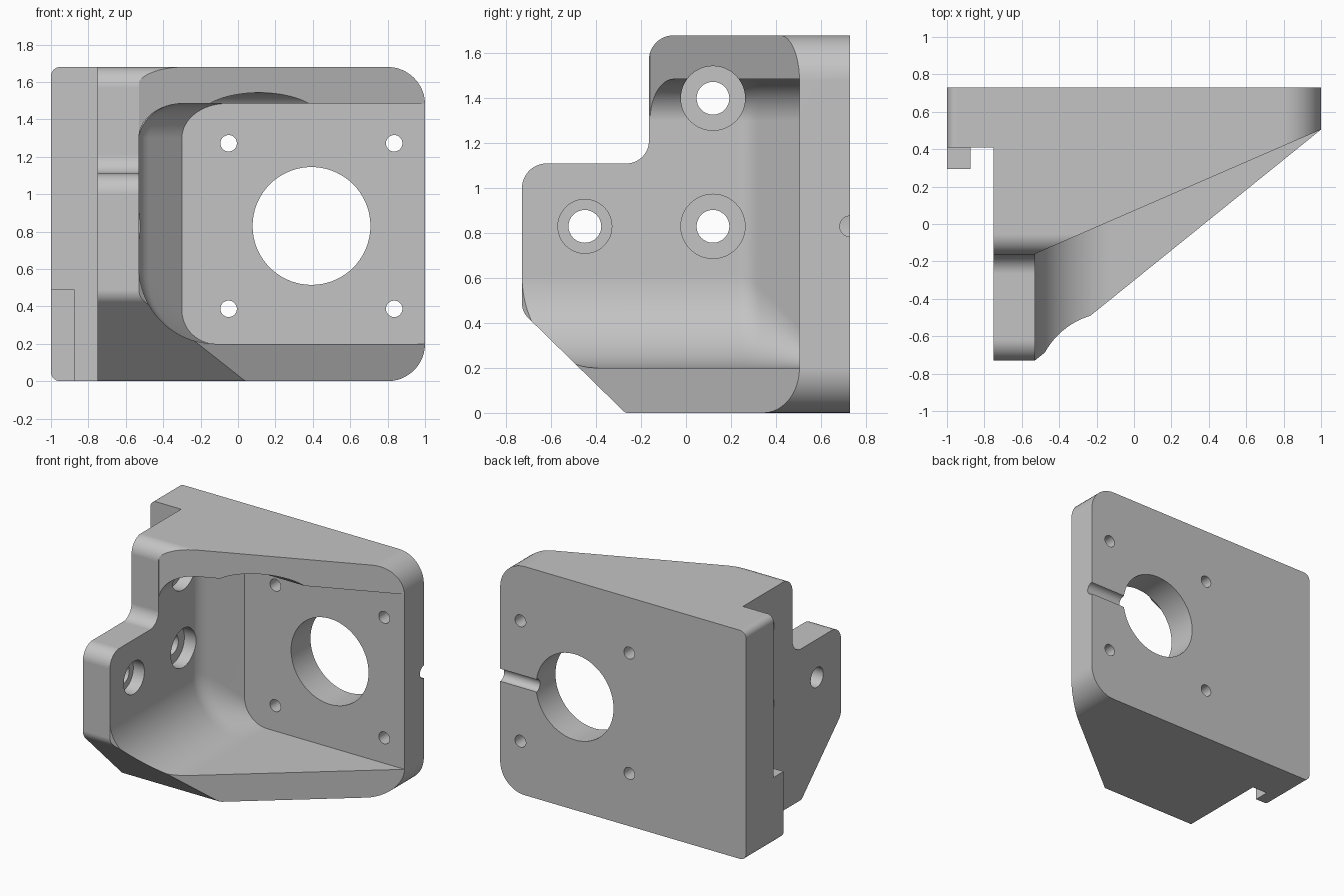
import bpy
import math
from math import sin, cos, pi
from mathutils import Vector

if "Cube" in bpy.data.objects:
    bpy.data.objects.remove(bpy.data.objects["Cube"], do_unlink=True)

grey = bpy.data.materials.new("machined grey")
grey.use_nodes = True
colour = (0.55, 0.55, 0.55, 1)
grey.diffuse_color = colour
grey.node_tree.nodes["Principled BSDF"].inputs["Base Color"].default_value = colour


def loft(name, rings):
    """Solid skinned through equal-length rings of 3D points."""
    n = len(rings[0])
    faces = [tuple(range(n)), tuple(range(len(rings) * n - n, len(rings) * n))]
    for k in range(len(rings) - 1):
        for i in range(n):
            j = (i + 1) % n
            faces.append((k * n + i, k * n + j, k * n + n + j, k * n + n + i))
    mesh = bpy.data.meshes.new(name)
    mesh.from_pydata([p for ring in rings for p in ring], [], faces)
    mesh.materials.append(grey)
    obj = bpy.data.objects.new(name, mesh)
    bpy.context.collection.objects.link(obj)
    # consistent outward normals
    bpy.context.view_layer.objects.active = obj
    bpy.ops.object.mode_set(mode='EDIT')
    bpy.ops.mesh.select_all(action='SELECT')
    bpy.ops.mesh.normals_make_consistent(inside=False)
    bpy.ops.object.mode_set(mode='OBJECT')
    return obj


def place(axis, a, b, d):
    return {'X': (d, a, b), 'Y': (a, d, b), 'Z': (a, b, d)}[axis]


def prism(name, axis, pts, lo, hi):
    return loft(name, [[place(axis, a, b, d) for a, b in pts] for d in (lo, hi)])


def cylinder(name, axis, a, b, r, lo, hi, n=48):
    pts = [(a + r * cos(2 * pi * i / n), b + r * sin(2 * pi * i / n)) for i in range(n)]
    return prism(name, axis, pts, lo, hi)


def box(name, x0, x1, y0, y1, z0, z1):
    return prism(name, 'Z', [(x0, y0), (x1, y0), (x1, y1), (x0, y1)], z0, z1)


def rounded(corners, steps=12):
    """Polygon of (a, b, radius) corners with true tangent arcs."""
    out = []
    for i, (a, b, r) in enumerate(corners):
        p = Vector((a, b))
        if r == 0:
            out.append((a, b))
            continue
        u = (Vector(corners[i - 1][:2]) - p).normalized()
        v = (Vector(corners[(i + 1) % len(corners)][:2]) - p).normalized()
        half = u.angle(v) / 2
        centre = p + (u + v).normalized() * (r / sin(half))
        start = p + u * (r / math.tan(half)) - centre
        end = p + v * (r / math.tan(half)) - centre
        sweep = pi - 2 * half
        for k in range(steps + 1):
            t = k / steps
            q = centre + (start * sin((1 - t) * sweep) + end * sin(t * sweep)) / sin(sweep)
            out.append((q.x, q.y))
    return out


def combine(target, tool, operation='DIFFERENCE'):
    mod = target.modifiers.new("cut", 'BOOLEAN')
    mod.operation, mod.solver, mod.object = operation, 'EXACT', tool
    bpy.context.view_layer.objects.active = target
    bpy.ops.object.modifier_apply(modifier=mod.name)
    bpy.data.objects.remove(tool, do_unlink=True)


BACK, PLATE, WALL = 0.73, 0.505, -0.53

# Outer block: side profile crossed with the rounded front outline
side = rounded([(BACK, 0, 0), (BACK, 1.68, 0), (-0.165, 1.68, 0.11), (-0.165, 1.11, 0.1),
                (-0.73, 1.11, 0.11), (-0.73, 0.45, 0.09), (-0.27, 0, 0.03)])
bracket = prism("motor_bracket", 'X', side, -1, 1)
outline = rounded([(-1, 0, 0.05), (1, 0, 0.2), (1, 1.68, 0.2), (-1, 1.68, 0.05)])
combine(bracket, prism("front_outline", 'Y', outline, -1, 1.1), 'INTERSECT')

# Step behind the side wall, leaving a small hook at the bottom
combine(bracket, box("step_cut", -1.2, -0.75, -1.2, 0.295, -0.5, 2))
combine(bracket, box("hook_top_cut", -1.2, -0.75, 0.2, 0.41, 0.49, 2))
combine(bracket, box("hook_side_cut", -0.875, -0.75, 0.2, 0.41, -0.5, 0.7))


# Slanted front edges of the floor and of the roof
def slant(name, y_wall, z0, z1):
    slope = (PLATE - y_wall) / (1 - WALL)
    pts = [(WALL, y_wall), (1.3, PLATE + 0.3 * slope), (1.3, -1.3), (WALL, -1.3)]
    combine(bracket, prism(name, 'Z', pts, z0, z1))


slant("floor_slant", -0.73, -0.5, 2.2)
slant("roof_slant", -0.16, 0.9, 2.2)


# Cavity: section grows tighter towards the plate along an angled fillet
def section(y, t, steps=16):
    x0 = WALL + 0.23 * t
    rb = -0.12 - x0
    rt = 0.24
    pts = [(1.6, 0.2)]
    for k in range(steps + 1):
        a = pi / 2 * k / steps
        pts.append((x0 + rb * (1 - sin(a)), 0.2 + rb * (1 - cos(a))))
    for k in range(steps + 1):
        a = pi / 2 * k / steps
        pts.append((x0 + rt * (1 - cos(a)), 1.3 + 0.185 * sin(a)))
    pts.append((1.6, 1.485))
    return [(x, y, z) for x, z in pts]


stations = [(-1.2, 0), (0.23, 0), (0.255, 0.014), (0.28, 0.057),
            (0.305, 0.128), (0.33, 0.226), (PLATE, 1)]
combine(bracket, loft("cavity", [section(y, t) for y, t in stations]))

# Side wall screw holes with head clearance
for y, z, head in ((0.12, 1.4, 0.143), (0.12, 0.83, 0.143), (-0.45, 0.83, 0.12)):
    combine(bracket, cylinder("screw_head_cut", 'X', y, z, head, WALL - 0.09, 1.5))
    combine(bracket, cylinder("screw_hole", 'X', y, z, 0.073, -0.9, -0.4, 32))

# Plate: large bore, four fixing holes and a cable groove on the back
combine(bracket, cylinder("bore", 'Y', 0.393, 0.83, 0.315, 0.3, 1, 72))
for x in (-0.05, 0.835):
    for z in (0.387, 1.272):
        combine(bracket, cylinder("fixing_hole", 'Y', x, z, 0.044, 0.3, 1, 28))
combine(bracket, cylinder("cable_groove", 'X', 0.73, 0.83, 0.046, 0.4, 1.2, 28))

# Smooth fillets, crisp edges
bpy.ops.object.select_all(action='DESELECT')
bracket.select_set(True)
bpy.context.view_layer.objects.active = bracket
bpy.ops.object.shade_smooth_by_angle(angle=math.radians(25))
weighted = bracket.modifiers.new("flat_face_normals", 'WEIGHTED_NORMAL')
weighted.keep_sharp = True
